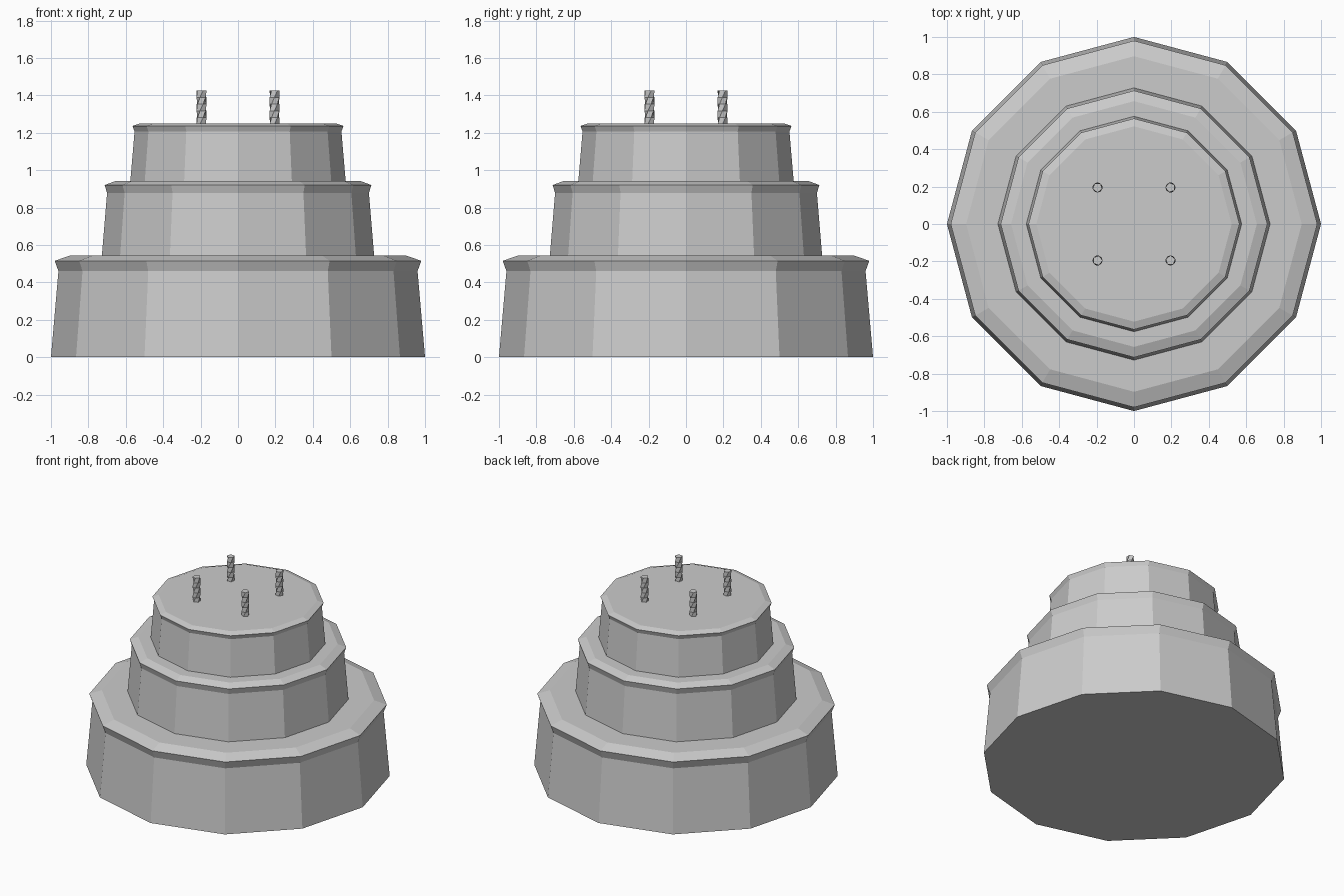
import bpy, bmesh
from math import cos, sin, pi, radians

if "Cube" in bpy.data.objects:
    bpy.data.objects.remove(bpy.data.objects["Cube"])


def lathe(name, rings, sides, loc=(0, 0, 0), start=0.0):
    """Closed flat-shaded solid from (radius, z, twist) rings."""
    bm = bmesh.new()
    loops = []
    for r, z, twist in rings:
        angles = [start + twist + 2 * pi * i / sides for i in range(sides)]
        loops.append([bm.verts.new((r * cos(a), r * sin(a), z)) for a in angles])
    for low, high in zip(loops, loops[1:]):
        for i in range(sides):
            j = (i + 1) % sides
            bm.faces.new((low[i], low[j], high[j], high[i]))
    bm.faces.new(loops[0][::-1])
    bm.faces.new(loops[-1])
    bmesh.ops.recalc_face_normals(bm, faces=bm.faces)
    mesh = bpy.data.meshes.new(name)
    bm.to_mesh(mesh)
    bm.free()
    obj = bpy.data.objects.new(name, mesh)
    obj.location = loc
    bpy.context.collection.objects.link(obj)
    return obj


# Cake tiers: tapered wall, flared icing lip, bevelled top
tiers = {
    "bottom_tier": [(1.0, 0.0), (0.96, 0.46), (0.98, 0.515), (0.897, 0.544)],
    "middle_tier": [(0.728, 0.54), (0.70, 0.878), (0.713, 0.92), (0.657, 0.941)],
    "top_tier": [(0.576, 0.937), (0.553, 1.207), (0.564, 1.236), (0.522, 1.25)],
}
for name, profile in tiers.items():
    lathe(name, [(r, z, 0) for r, z in profile], 12)

# Four twisted five-sided candles, each turned a quarter from the last
CANDLE_BASE, CANDLE_TOP, STEPS = 1.245, 1.425, 5
candle_rings = [
    (0.027, CANDLE_BASE + (CANDLE_TOP - CANDLE_BASE) * k / STEPS, radians(36) * k)
    for k in range(STEPS + 1)
]
for q in range(4):
    turn = pi / 4 + q * pi / 2
    d = 0.195 * 2 ** 0.5
    lathe(f"candle_{q + 1}", candle_rings, 5,
          (d * cos(turn), d * sin(turn), 0), q * pi / 2)
